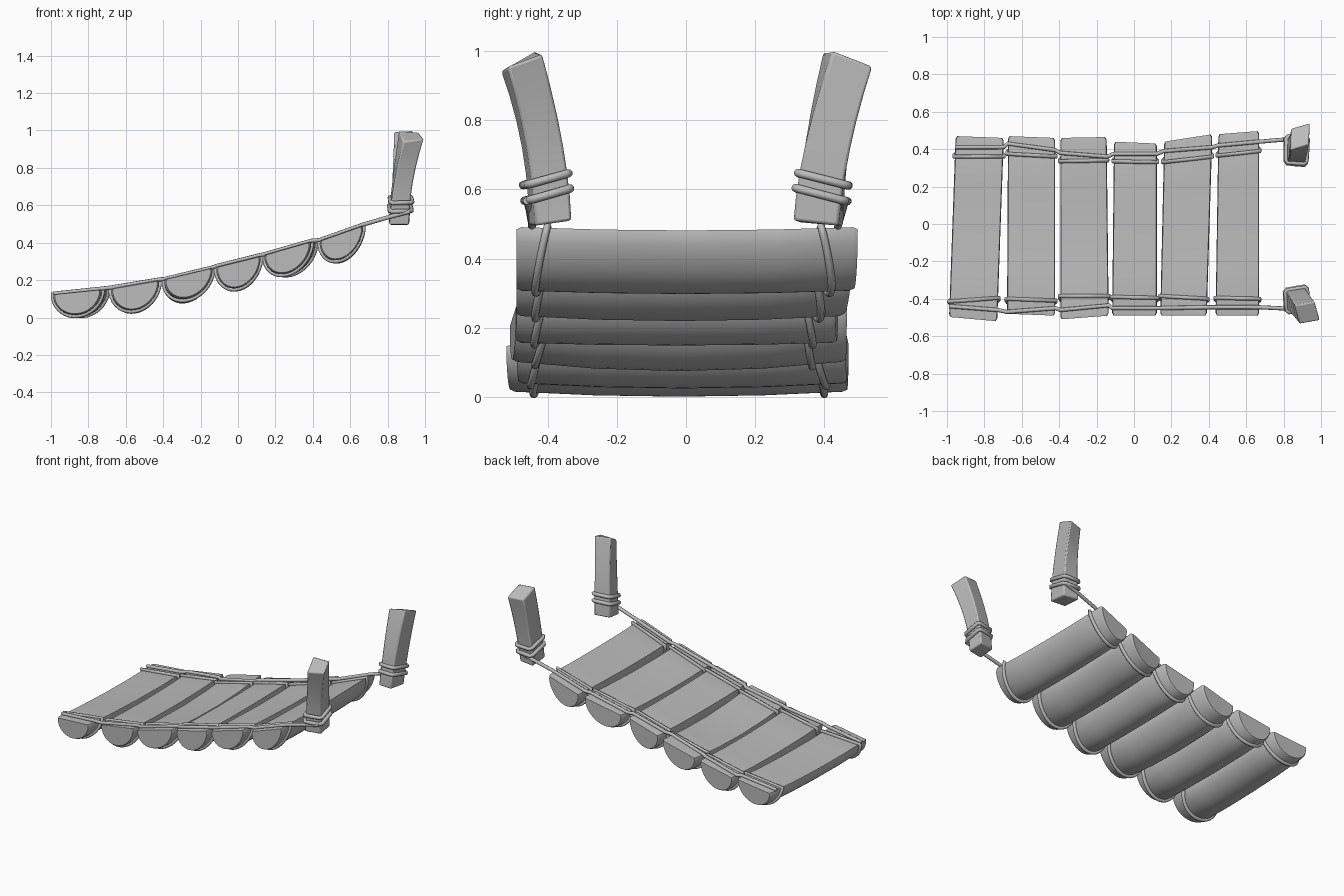
import bpy, bmesh, math
from mathutils import Vector

if "Cube" in bpy.data.objects:
    bpy.data.objects.remove(bpy.data.objects["Cube"])

grey = bpy.data.materials.new("plain grey")
grey.diffuse_color = (0.5, 0.5, 0.5, 1)
grey.use_nodes = True
grey.node_tree.nodes["Principled BSDF"].inputs["Base Color"].default_value = grey.diffuse_color


def loft(name, rings, angle):
    """Closed solid through a list of equal-sized point rings."""
    bm = bmesh.new()
    vs = [[bm.verts.new(p) for p in r] for r in rings]
    n = len(vs[0])
    for a, b in zip(vs, vs[1:]):
        for i in range(n):
            j = (i + 1) % n
            bm.faces.new((a[i], a[j], b[j], b[i]))
    bm.faces.new(vs[0])
    bm.faces.new(vs[-1])
    bmesh.ops.recalc_face_normals(bm, faces=bm.faces)
    me = bpy.data.meshes.new(name)
    bm.to_mesh(me)
    bm.free()
    for p in me.polygons:
        p.use_smooth = True
    me.set_sharp_from_angle(angle=math.radians(angle))
    me.materials.append(grey)
    ob = bpy.data.objects.new(name, me)
    bpy.context.collection.objects.link(ob)
    return ob


def rope(name, pts, closed, r=0.011):
    cu = bpy.data.curves.new(name, 'CURVE')
    cu.dimensions = '3D'
    cu.bevel_depth = r
    cu.bevel_resolution = 2
    cu.use_fill_caps = True
    sp = cu.splines.new('POLY')
    sp.points.add(len(pts) - 1)
    for q, p in zip(sp.points, pts):
        q.co = (*p, 1)
    sp.use_cyclic_u = closed
    cu.materials.append(grey)
    bpy.context.collection.objects.link(bpy.data.objects.new(name, cu))


# Half logs: front (xl, xr, yl, yr), back (xl, xr, yl, yr), (zl, zr, depth, sag)
LOGS = [
    ((-.99, -.73, -.497, -.52), (-.955, -.695, .47, .46), (.125, .152, .122, .015)),
    ((-.68, -.42, -.48, -.49), (-.675, -.42, .47, .46), (.155, .200, .136, .015)),
    ((-.395, -.134, -.51, -.49), (-.395, -.145, .46, .465), (.205, .268, .130, .028)),
    ((-.118, .123, -.49, -.49), (-.108, .123, .44, .43), (.270, .330, .140, .008)),
    ((.139, .39, -.49, -.49), (.16, .42, .44, .48), (.335, .407, .132, .015)),
    ((.435, .67, -.49, -.49), (.45, .67, .48, .497), (.410, .493, .138, .010)),
]


def log_point(log, t, u, d):
    """t along the log, u across (-1..1), d depth below the flat top (0..1)."""
    f, b, (zl, zr, depth, sag) = log
    k = (u + 1) / 2
    x0, x1 = f[0] + (f[1] - f[0]) * k, b[0] + (b[1] - b[0]) * k
    y0, y1 = f[2] + (f[3] - f[2]) * k, b[2] + (b[3] - b[2]) * k
    z = zl + (zr - zl) * k - d * depth - sag * (1 - (2 * t - 1) ** 2)
    return Vector((x0 + (x1 - x0) * t, y0 + (y1 - y0) * t, z))


def at_y(log, y, u, d):
    f, b, _ = log
    k = (u + 1) / 2
    y0, y1 = f[2] + (f[3] - f[2]) * k, b[2] + (b[3] - b[2]) * k
    return log_point(log, (y - y0) / (y1 - y0), u, d)


# half-round profile with softened top corners
PROFILE = [(-.96, 0), (-.5, 0), (0, 0), (.5, 0), (.96, 0)]
PROFILE += [(math.cos(a), math.sin(a)) for a in
            [math.radians(8 + 164 * i / 16) for i in range(17)]]

for n, log in enumerate(LOGS):
    rings = []
    for t, s in ((0, .93), (.015, 1), (.25, 1), (.5, 1), (.75, 1), (.985, 1), (1, .93)):
        rings.append([log_point(log, t, u * s, .4 + (d - .4) * s) for u, d in PROFILE])
    loft(f"half_log_{n + 1}", rings, 40)

# Rope heights in y at each log's left and right edge: outer run and inner lashing
SIDES = {
    "front": ([(-.44, -.46), (-.47, -.45), (-.46, -.435), (-.45, -.45), (-.45, -.445), (-.445, -.445)],
              [(-.415, -.395), (-.40, -.41), (-.385, -.385), (-.39, -.395), (-.385, -.40), (-.395, -.40)]),
    "back": ([(.41, .41), (.43, .395), (.38, .36), (.375, .375), (.39, .41), (.42, .44)],
             [(.36, .36), (.375, .36), (.335, .34), (.335, .33), (.33, .36), (.365, .39)]),
}
UP = Vector((0, 0, .006))
for side, (outer, inner) in SIDES.items():
    # long rope over the log tops to the post
    path = []
    for log, (a, b) in zip(LOGS, outer):
        path += [at_y(log, a, -1, 0) + UP, at_y(log, b, 1, 0) + UP]
    s = -1 if side == "front" else 1
    path += [Vector((.81, s * .452, .538)), Vector((.92, s * .46, .567))]
    rope(f"{side}_long_rope", path, False)
    # lashing around each log, slanting outward underneath
    for n, log in enumerate(LOGS):
        (il, ir), (ol, orr) = inner[n], outer[n]
        loop = []
        for i in range(19):
            a = math.pi * i / 18
            u, d = math.cos(a), math.sin(a)
            k = (u + 1) / 2
            yi, yo = il + (ir - il) * k, ol + (orr - ol) * k
            loop.append(at_y(log, yi + (yo - yi) * .8 * d, u * 1.03, d * 1.04) + UP * (1 - d))
        rope(f"{side}_lashing_{n + 1}", loop, True)

# Posts: corner rings at bottom, middle and top
POSTS = {
    "front": [[(.81, -.455, .495), (.915, -.435, .495), (.91, -.33, .51), (.805, -.35, .51)],
              [(.835, -.475, .72), (.935, -.46, .72), (.925, -.355, .73), (.825, -.37, .73)],
              [(.885, -.535, .94), (.995, -.515, .955), (.965, -.415, .99), (.86, -.435, 1)]],
    "back": [[(.81, .325, .505), (.91, .31, .51), (.915, .44, .495), (.81, .455, .495)],
             [(.825, .345, .73), (.92, .345, .73), (.93, .475, .72), (.83, .47, .72)],
             [(.835, .395, .995), (.935, .425, 1), (.94, .54, .955), (.84, .51, .95)]],
}
for side, (bot, mid, top) in POSTS.items():
    B, M, T = [[Vector(p) for p in r] for r in (bot, mid, top)]
    rings = []
    for i in range(7):          # smooth curve through the three rings
        t = i / 6
        rings.append([b * (1 - t) * (1 - 2 * t) + m * 4 * t * (1 - t) + p * t * (2 * t - 1)
                      for b, m, p in zip(B, M, T)])
    post = loft(f"{side}_post", rings, 35)
    bev = post.modifiers.new("soft edges", 'BEVEL')
    bev.width = .008
    bev.segments = 2
    bev.limit_method = 'ANGLE'
    # two tilted rope turns around the post
    for n, f in enumerate((.37, .57)):
        ring = [b.lerp(m, f) for b, m in zip(B, M)]
        c = sum(ring, Vector()) / 4
        pts = []
        for i in range(4):
            p, q = ring[i], ring[(i + 1) % 4]
            for k in (.1, .5, .9):
                v = p.lerp(q, k)
                v = c + (v - c) * 1.12
                v.z -= (abs(v.y) - abs(c.y)) * .16
                pts.append(v)
        rope(f"{side}_post_wrap_{n + 1}", pts, True, .012)
